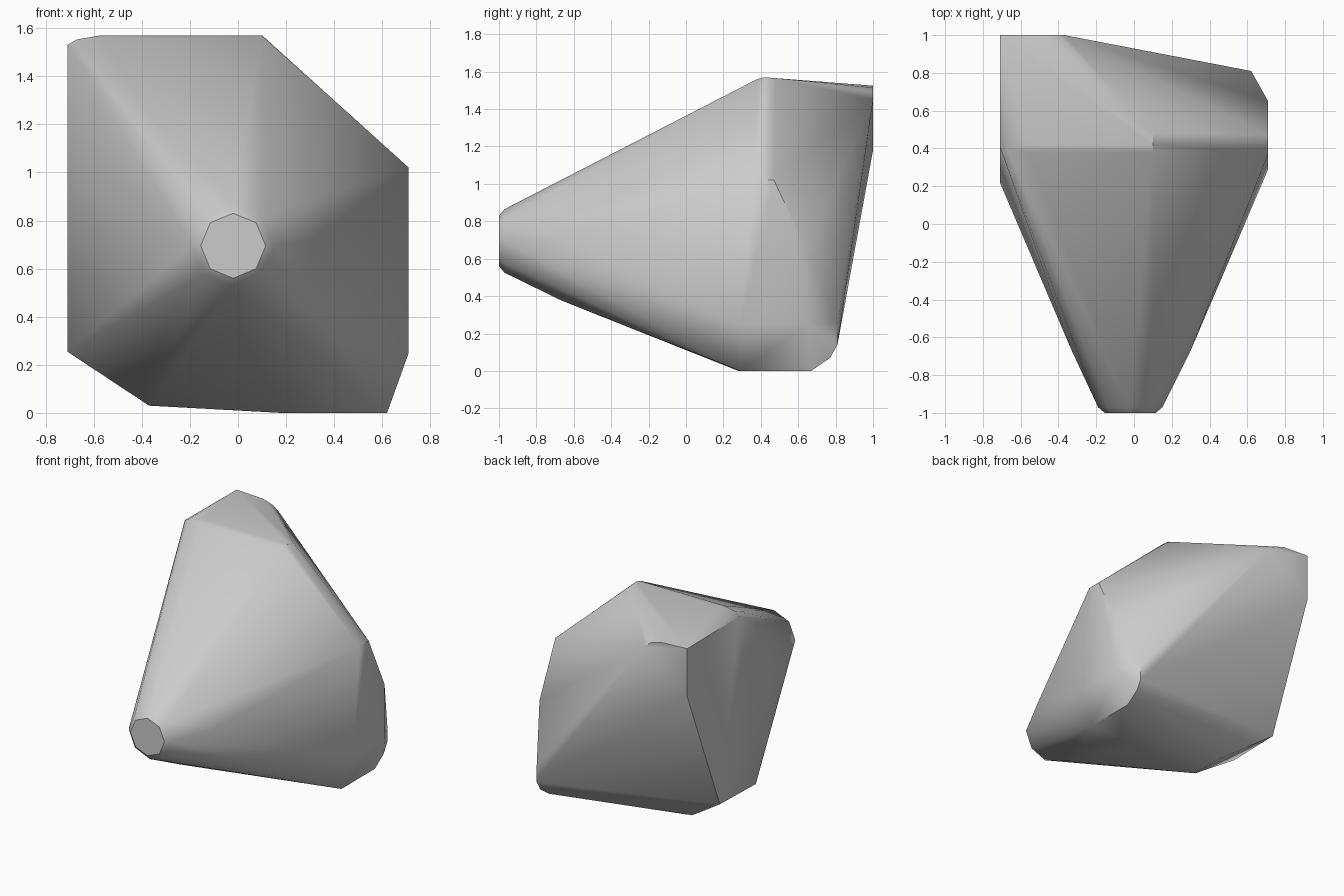
import bpy, bmesh, math

cube = bpy.data.objects.get("Cube")
if cube:
    bpy.data.objects.remove(cube, do_unlink=True)

grey = bpy.data.materials.new("stone_grey")
grey.use_nodes = True
colour = (0.6, 0.6, 0.6, 1)
grey.diffuse_color = colour
grey.node_tree.nodes["Principled BSDF"].inputs["Base Color"].default_value = colour


def ring(y, radius, sides=8):
    """Points round the blunt nose."""
    return [(-0.02 + radius * math.cos(math.tau * i / sides), y,
             0.695 + radius * math.sin(math.tau * i / sides)) for i in range(sides)]


# Blunt nose and the slight swelling behind it
nose = ring(-1, 0.135) + ring(-0.97, 0.17)
swell = [(0.3, -0.67, 0.72), (-0.33, -0.67, 0.7), (0, -0.67, 0.378)]

# Top ridge, running across the body
ridge = [(-0.71, 0.41, 1.53), (-0.67, 0.4, 1.553), (-0.57, 0.42, 1.57),
         (0.1, 0.42, 1.57), (0.1, 0.48, 1.565), (-0.57, 0.38, 1.56), (0.1, 0.38, 1.56)]

# Flat right and left flanks
right = [(0.71, 0.37, 1.02), (0.71, 0.47, 1.02), (0.71, 0.65, 0.64),
         (0.71, 0.65, 0.25), (0.71, 0.29, 0.25)]
left = [(-0.71, 0.22, 0.255), (-0.71, 0.63, 0.265),
        (-0.71, 1, 1.18), (-0.71, 1, 1.525)]

# Rounded back corner and the base
back = [(-0.5, 1, 1.515), (-0.42, 1, 1.49), (-0.37, 1, 1.45),
        (0.62, 0.81, 0.26), (0.62, 0.81, 0.14), (0.62, 0.77, 0.07)]
base = [(0.62, 0.67, 0), (0.62, 0.29, 0), (0.18, 0.28, 0),
        (-0.37, 0.21, 0.03), (-0.37, 0.46, 0.03)]

# Wrap the corners in one faceted skin
bm = bmesh.new()
for p in nose + swell + ridge + right + left + back + base:
    bm.verts.new(p)
hull = bmesh.ops.convex_hull(bm, input=bm.verts)
inside = [v for v in bm.verts if not v.link_faces]
bmesh.ops.delete(bm, geom=inside, context='VERTS')
bmesh.ops.dissolve_limit(bm, angle_limit=math.radians(1), verts=bm.verts, edges=bm.edges)
bmesh.ops.recalc_face_normals(bm, faces=bm.faces)

mesh = bpy.data.meshes.new("faceted_stone")
bm.to_mesh(mesh)
bm.free()
mesh.materials.append(grey)
stone = bpy.data.objects.new("faceted_stone", mesh)
bpy.context.collection.objects.link(stone)

# Soft shading with the hard corners kept
bpy.ops.object.select_all(action='DESELECT')
stone.select_set(True)
bpy.context.view_layer.objects.active = stone
bpy.ops.object.shade_smooth_by_angle(angle=math.radians(40))
